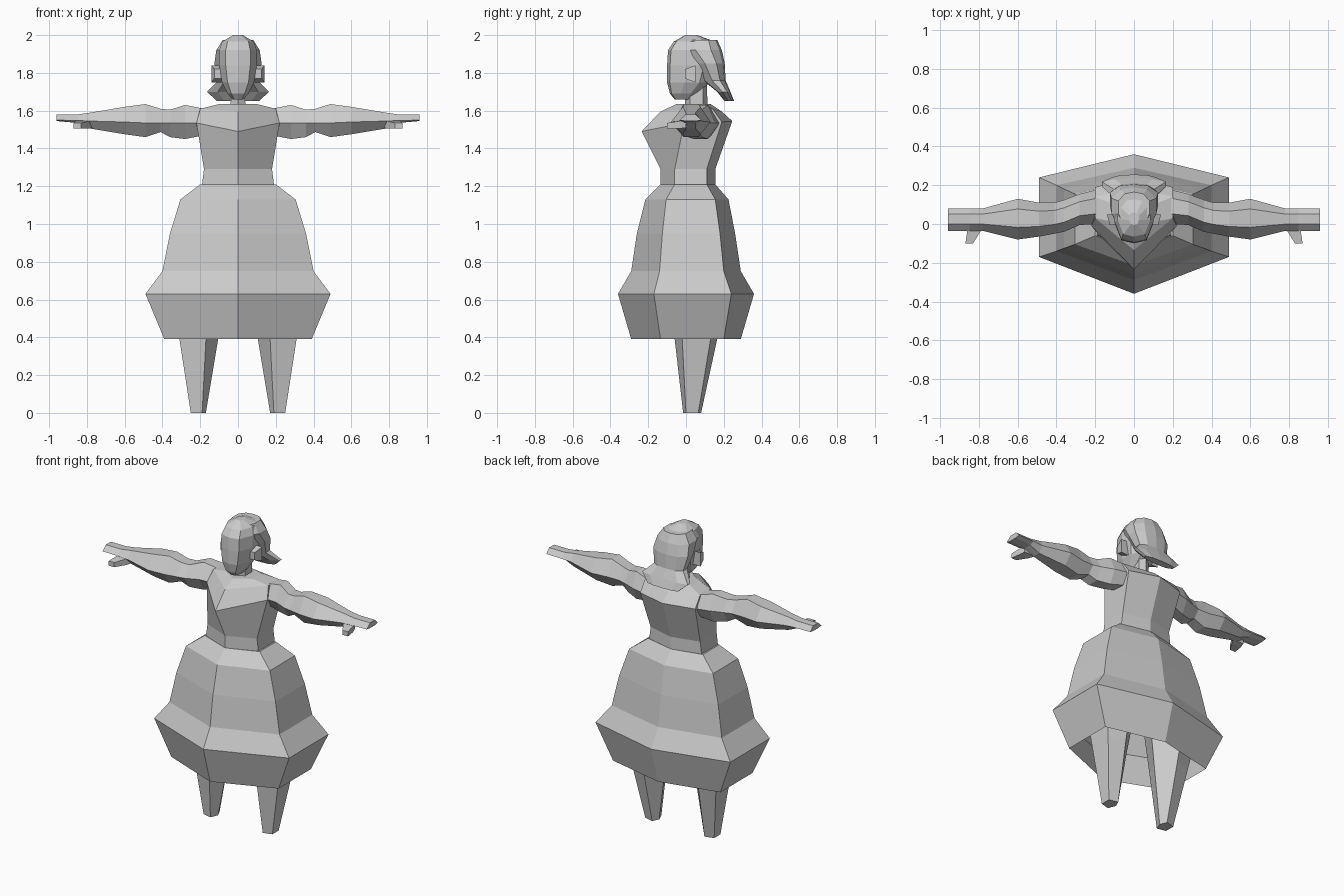
import bpy
import bmesh
from mathutils import Vector

cube = bpy.data.objects.get("Cube")
if cube:
    bpy.data.objects.remove(cube, do_unlink=True)

# One plain colour for the whole figure
grey = bpy.data.materials.new("plain grey")
grey.use_nodes = True
colour = (0.6, 0.6, 0.6, 1)
grey.diffuse_color = colour
grey.node_tree.nodes["Principled BSDF"].inputs["Base Color"].default_value = colour


def loft(name, rings, cap_start=True, cap_end=True):
    """Join a series of equal-sized point rings into a flat-shaded skin."""
    bm = bmesh.new()
    loops = [[bm.verts.new(point) for point in ring] for ring in rings]
    count = len(loops[0])
    for lower, upper in zip(loops, loops[1:]):
        for i in range(count):
            j = (i + 1) % count
            bm.faces.new((lower[i], lower[j], upper[j], upper[i]))
    if cap_start:
        bm.faces.new(loops[0])
    if cap_end:
        bm.faces.new(loops[-1])
    bmesh.ops.recalc_face_normals(bm, faces=bm.faces)
    mesh = bpy.data.meshes.new(name)
    bm.to_mesh(mesh)
    bm.free()
    mesh.materials.append(grey)
    obj = bpy.data.objects.new(name, mesh)
    bpy.context.collection.objects.link(obj)
    return obj


def symmetric(half):
    """Complete a front-to-back half outline with its mirror image."""
    return half + [(-x, y, z) for x, y, z in reversed(half) if x > 0]


def body_ring(z, width, front, side_front, side_back, back):
    return symmetric([(0, front, z), (width, side_front, z),
                      (width, side_back, z), (0, back, z)])


def head_ring(z, width, front, back):
    depth = back - front
    outline = [(0, 0), (.65, .06), (1, .4), (1, .75), (.6, .95), (0, 1)]
    return symmetric([(width * u, front + depth * v, z) for u, v in outline])


def arm_ring(x, front, back, top, bottom, middle):
    depth = back - front
    near, far = front + depth * .3, front + depth * .75
    return [(x, front, middle), (x, near, top), (x, far, top),
            (x, back, middle), (x, far, bottom), (x, near, bottom)]


def mirrored(rings, side):
    return [[(x * side, y, z) for x, y, z in ring] for ring in rings]


# Skirt, open underneath
loft("skirt", [
    body_ring(.39, .39, -.29, -.135, .20, .29),
    body_ring(.63, .49, -.36, -.17, .24, .36),
    body_ring(.75, .40, -.29, -.14, .20, .29),
    body_ring(.95, .36, -.26, -.125, .18, .26),
    body_ring(1.13, .305, -.215, -.105, .155, .225),
    body_ring(1.21, .20, -.135, -.06, .11, .155),
], cap_start=False)

# Bodice with a pointed chest and sloping shoulders
chest = symmetric([(0, -.235, 1.49), (.22, -.01, 1.535),
                   (.2, .19, 1.54), (0, .245, 1.545)])
shoulders = symmetric([(0, -.135, 1.595), (.2, .03, 1.61),
                       (.2, .14, 1.61), (0, .19, 1.595)])
loft("bodice", [
    body_ring(1.21, .19, -.135, -.06, .11, .155),
    body_ring(1.29, .18, -.135, -.06, .11, .155),
    chest,
    shoulders,
    body_ring(1.635, .1, -.05, .01, .1, .13),
])

# Neck
loft("neck", [
    body_ring(1.6, .04, -.005, .02, .09, .115),
    body_ring(1.75, .035, -.005, .02, .09, .11),
])

# Head, from chin to crown
loft("head", [
    head_ring(1.66, .03, -.06, .03),
    head_ring(1.69, .055, -.085, .06),
    head_ring(1.75, .085, -.1, .13),
    head_ring(1.84, .10, -.1, .16),
    head_ring(1.92, .10, -.095, .165),
    head_ring(1.965, .085, -.065, .155),
    head_ring(2.0, .025, -.005, .06),
])

# Hair swept to the back, flicked out at the ends
loft("hair", [
    head_ring(1.975, .08, -.02, .165),
    head_ring(1.92, .115, -.04, .19),
    head_ring(1.85, .125, .03, .205),
    head_ring(1.76, .105, .09, .21),
    head_ring(1.70, .165, .165, .235),
    head_ring(1.65, .11, .205, .255),
])

# Leg outlines at the foot and at the hem, continued up inside the skirt
foot = [(.19, -.015), (.25, 0), (.25, .065), (.19, .08), (.17, .035)]
hem = [(.17, -.06), (.31, -.02), (.31, .13), (.2, .165), (.105, .06)]


def leg_ring(z):
    amount = z / .39
    return [(*Vector(a).lerp(Vector(b), amount), z) for a, b in zip(foot, hem)]


# Arm sections from shoulder to fingertips
arm = [
    arm_ring(.18, .0, .18, 1.61, 1.47, 1.535),
    arm_ring(.28, -.005, .155, 1.63, 1.45, 1.535),
    arm_ring(.36, -.04, .125, 1.605, 1.46, 1.535),
    arm_ring(.41, -.05, .11, 1.61, 1.487, 1.535),
    arm_ring(.49, -.065, .11, 1.635, 1.46, 1.535),
    arm_ring(.6, -.08, .13, 1.62, 1.475, 1.54),
    arm_ring(.78, -.035, .08, 1.59, 1.505, 1.545),
    arm_ring(.85, -.035, .08, 1.58, 1.535, 1.548),
    arm_ring(.96, -.035, .08, 1.58, 1.545, 1.55),
]


def box_ring(y, left, right, bottom, top):
    return [(left, y, bottom), (right, y, bottom), (right, y, top), (left, y, top)]


thumb = [box_ring(.0, .77, .85, 1.51, 1.555), box_ring(-.035, .79, .86, 1.505, 1.545),
         box_ring(-.1, .83, .87, 1.505, 1.535)]
ear = [box_ring(-.005, .08, .125, 1.77, 1.82), box_ring(.05, .08, .14, 1.75, 1.84)]

# Paired parts
for side, label in ((1, "left"), (-1, "right")):
    loft(label + "_leg", mirrored([leg_ring(z) for z in (0, .39, .72)], side))
    loft(label + "_arm", mirrored(arm, side))
    loft(label + "_thumb", mirrored(thumb, side))
    loft(label + "_ear", mirrored(ear, side))
